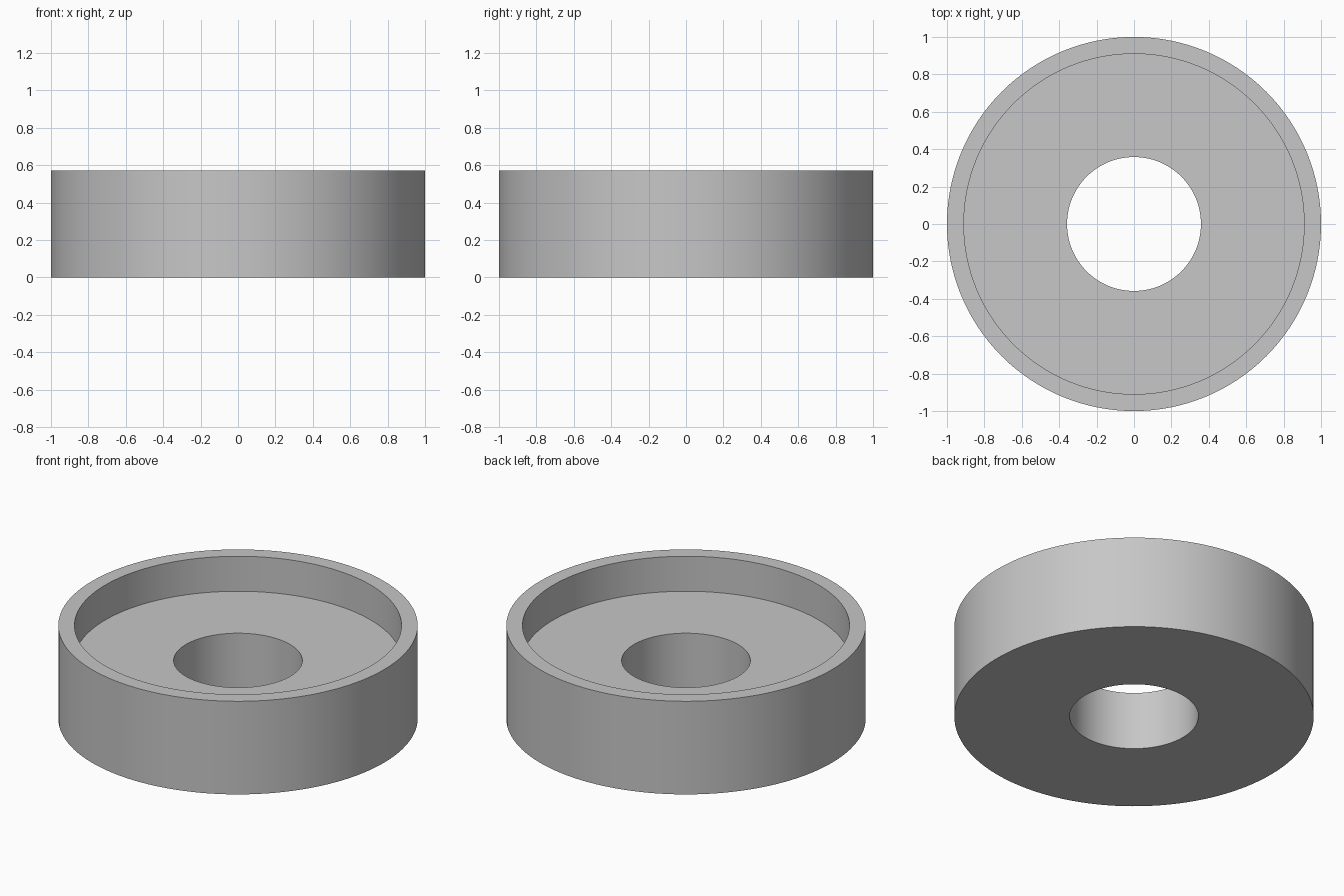
import bpy
import bmesh
import math
from mathutils import Matrix, Vector

if "Cube" in bpy.data.objects:
    bpy.data.objects.remove(bpy.data.objects["Cube"], do_unlink=True)

SEGMENTS = 128
OUTER, RECESS, BORE = 1.0, 0.91, 0.358
HEIGHT, FLOOR = 0.572, 0.357

# Plain grey material
grey = bpy.data.materials.new("plain_grey")
grey.use_nodes = True
color = (0.57, 0.57, 0.57, 1.0)
grey.diffuse_color = color
bsdf = next(n for n in grey.node_tree.nodes if n.type == "BSDF_PRINCIPLED")
bsdf.inputs["Base Color"].default_value = color

# Closed half cross-section: base, outer wall, rim, recess, bore
profile = [(BORE, 0), (OUTER, 0), (OUTER, HEIGHT),
           (RECESS, HEIGHT), (RECESS, FLOOR), (BORE, FLOOR)]

# Revolve the section around the vertical axis
bm = bmesh.new()
rings = []
for i in range(SEGMENTS):
    turn = Matrix.Rotation(math.tau * i / SEGMENTS, 3, "Z")
    rings.append([bm.verts.new(turn @ Vector((r, 0, z))) for r, z in profile])
for i, ring in enumerate(rings):
    after = rings[(i + 1) % SEGMENTS]
    for j in range(len(profile)):
        k = (j + 1) % len(profile)
        bm.faces.new((ring[j], after[j], after[k], ring[k]))
bmesh.ops.recalc_face_normals(bm, faces=bm.faces)

mesh = bpy.data.meshes.new("recessed_ring")
bm.to_mesh(mesh)
bm.free()
mesh.materials.append(grey)
ring_object = bpy.data.objects.new("recessed_ring", mesh)
bpy.context.collection.objects.link(ring_object)

# Smooth round walls with crisp rims
bpy.ops.object.select_all(action="DESELECT")
ring_object.select_set(True)
bpy.context.view_layer.objects.active = ring_object
bpy.ops.object.shade_smooth_by_angle(angle=math.radians(30))
